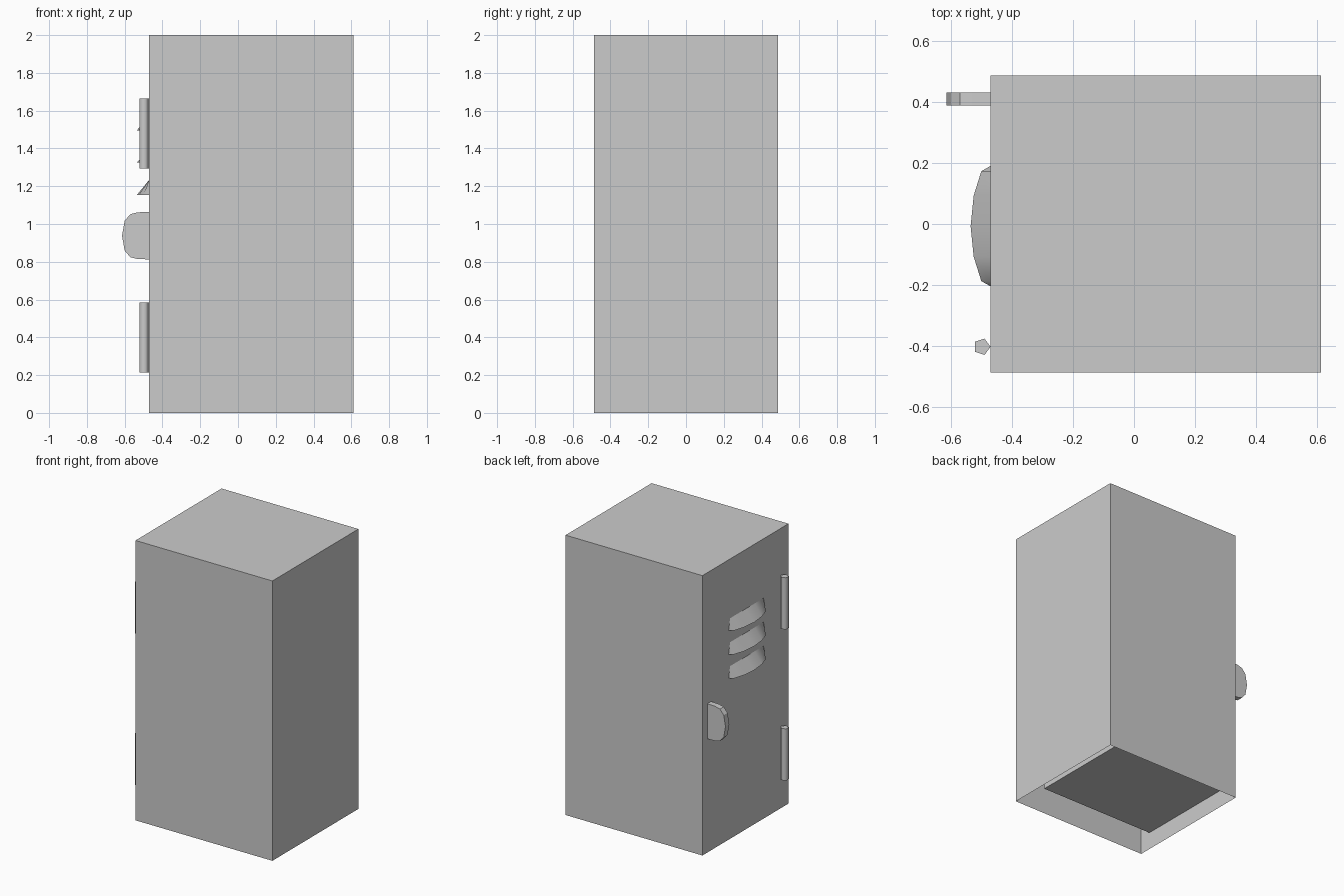
import bpy, bmesh, math

cube = bpy.data.objects.get("Cube")
if cube:
    bpy.data.objects.remove(cube, do_unlink=True)

GREY = (0.6, 0.6, 0.6, 1.0)
paint = bpy.data.materials.new("grey_metal")
paint.use_nodes = True
paint.diffuse_color = GREY
paint.node_tree.nodes["Principled BSDF"].inputs["Base Color"].default_value = GREY

X0, X1, Y = -0.47, 0.612, 0.486


def finish(name, bm, smooth=None):
    bmesh.ops.recalc_face_normals(bm, faces=bm.faces)
    mesh = bpy.data.meshes.new(name)
    bm.to_mesh(mesh)
    bm.free()
    mesh.materials.append(paint)
    ob = bpy.data.objects.new(name, mesh)
    bpy.context.collection.objects.link(ob)
    if smooth:
        bpy.ops.object.select_all(action='DESELECT')
        ob.select_set(True)
        bpy.context.view_layer.objects.active = ob
        bpy.ops.object.shade_smooth_by_angle(angle=math.radians(smooth))
    return ob


def open_box(name, low, high, axis):
    """Box whose low side along the given axis is left open."""
    bm = bmesh.new()
    bmesh.ops.create_cube(bm, size=1)
    for v in bm.verts:
        for i in range(3):
            v.co[i] = low[i] if v.co[i] < 0 else high[i]
    lid = [f for f in bm.faces if all(abs(v.co[axis] - low[axis]) < 1e-5 for v in f.verts)]
    bmesh.ops.delete(bm, geom=lid, context='FACES_ONLY')
    return finish(name, bm)


def loft(name, first, second, smooth=None):
    """Solid between two matching outlines."""
    bm = bmesh.new()
    a = [bm.verts.new(p) for p in first]
    b = [bm.verts.new(p) for p in second]
    bm.faces.new(a)
    bm.faces.new(b)
    for i in range(len(a)):
        j = (i + 1) % len(a)
        bm.faces.new((a[i], a[j], b[j], b[i]))
    bmesh.ops.remove_doubles(bm, verts=bm.verts, dist=1e-4)
    return finish(name, bm, smooth)


# Cabinet shell, open underneath, and the compartment behind its door
open_box("cabinet_shell", (X0, -Y, 0), (X1, Y, 2), 2)
open_box("compartment", (X0 + 0.005, -Y + 0.09, 0.12), (X1 - 0.17, Y - 0.09, 1.88), 0)

# Five-sided hinge barrels
ring = [(-0.498 + 0.028 * math.cos(k * math.tau / 5),
         -0.402 + 0.028 * math.sin(k * math.tau / 5)) for k in range(5)]
for name, z in (("lower_hinge", 0.215), ("upper_hinge", 1.295)):
    loft(name, [(x, y, z) for x, y in ring], [(x, y, z + 0.37) for x, y in ring], 75)

# Rounded pull handle, mirrored about its middle height
half = [(X0, 0.125), (-0.53, 0.124), (-0.57, 0.114), (-0.6, 0.079)]
outline = half + [(-0.614, 0)] + [(x, -z) for x, z in reversed(half)]
loft("handle", [(x, 0.388, 0.938 + z) for x, z in outline],
     [(x, 0.431, 0.938 + z) for x, z in outline])

# Louvre hoods: a bowed lower lip rising to a straight line on the door
side = [(X0, 0.197), (-0.5, 0.18), (-0.525, 0.1)]
lip = side + [(-0.535, 0)] + [(x, -y) for x, y in reversed(side)]
for i, name in enumerate(("lower_vent", "middle_vent", "upper_vent")):
    z = 1.154 + 0.171 * i
    bm = bmesh.new()
    low = [bm.verts.new((x, y - 0.007, z)) for x, y in lip]
    top = [bm.verts.new((X0, y - 0.007, z + 0.08)) for x, y in lip]
    bm.faces.new(low)
    for k in range(len(lip) - 1):
        bm.faces.new((low[k], low[k + 1], top[k + 1], top[k]))
    finish(name, bm, 60)
